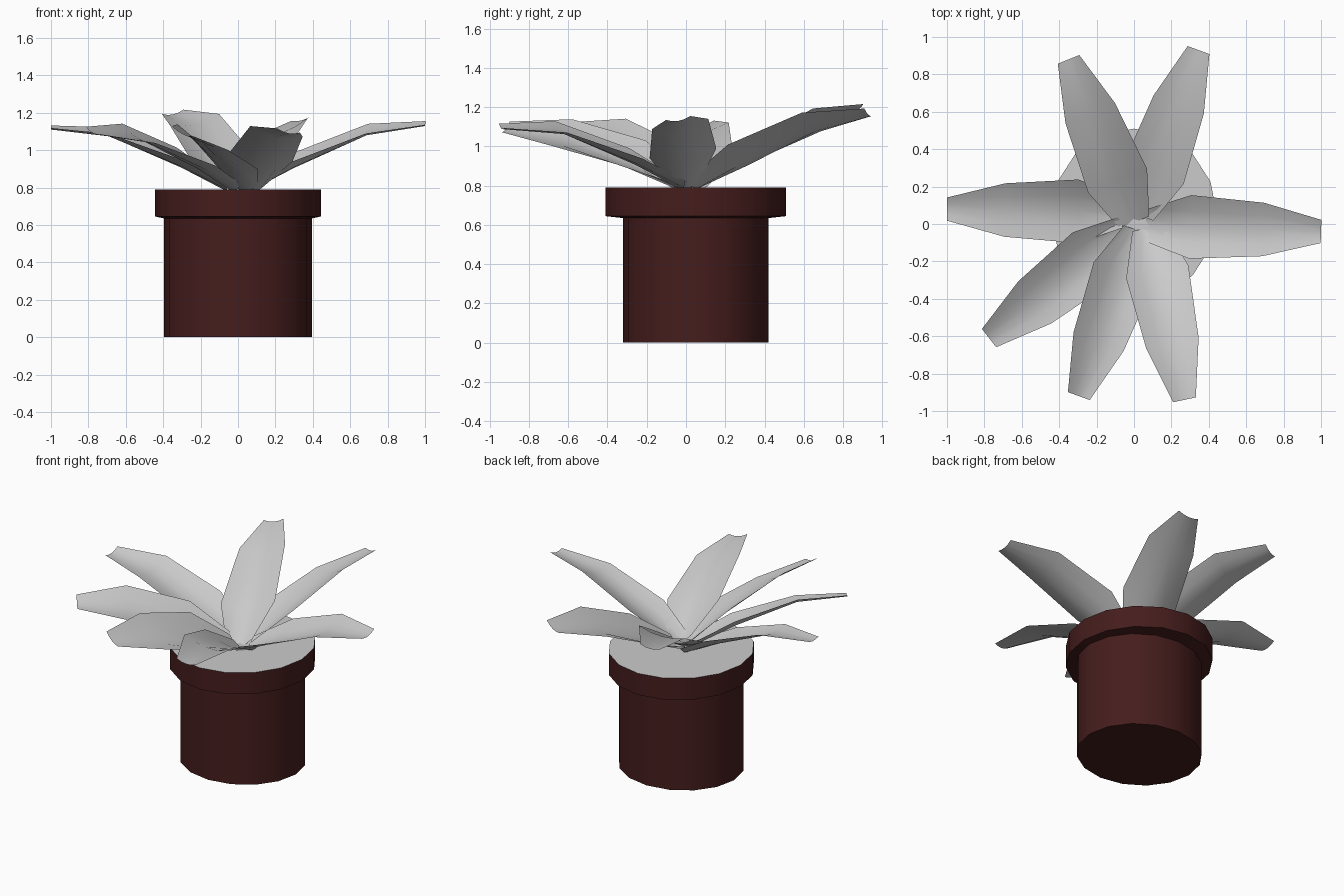
import bpy, bmesh, math
from mathutils import Vector

if "Cube" in bpy.data.objects:
    bpy.data.objects.remove(bpy.data.objects["Cube"])


def make_object(name, verts, faces, mat=None):
    me = bpy.data.meshes.new(name)
    me.from_pydata(verts, [], faces)
    bm = bmesh.new()
    bm.from_mesh(me)
    bmesh.ops.recalc_face_normals(bm, faces=bm.faces)
    bm.to_mesh(me)
    bm.free()
    ob = bpy.data.objects.new(name, me)
    bpy.context.collection.objects.link(ob)
    if mat:
        me.materials.append(mat)
    bpy.ops.object.select_all(action='DESELECT')
    ob.select_set(True)
    bpy.context.view_layer.objects.active = ob
    bpy.ops.object.shade_smooth_by_angle(angle=math.radians(35))
    return ob


SIDES = 16
CENTRE_Y = 0.05


def ring(rx, ry, z):
    return [(rx * math.cos(2 * math.pi * i / SIDES),
             CENTRE_Y + ry * math.sin(2 * math.pi * i / SIDES), z) for i in range(SIDES)]


def lathe(name, profile, mat, cap_bottom=True):
    verts = [p for row in profile for p in ring(*row)]
    faces = [(r * SIDES + i, r * SIDES + (i + 1) % SIDES,
              (r + 1) * SIDES + (i + 1) % SIDES, (r + 1) * SIDES + i)
             for r in range(len(profile) - 1) for i in range(SIDES)]
    if cap_bottom:
        faces.append(tuple(range(SIDES)))
    return make_object(name, verts, faces, mat)


# Pot: straight body, thick rim
clay = bpy.data.materials.new("dark_clay")
clay.diffuse_color = (0.06, 0.012, 0.012, 1)
clay.use_nodes = True
clay.node_tree.nodes["Principled BSDF"].inputs["Base Color"].default_value = clay.diffuse_color
lathe("pot", [(0.395, 0.37, 0), (0.395, 0.37, 0.635),
              (0.443, 0.46, 0.645), (0.443, 0.46, 0.79)], clay)

# Soil disc, flush with the rim
make_object("soil", ring(0.443, 0.46, 0.79), [tuple(range(SIDES))])


# Leaf: four gutter-shaped cross-sections running from tip to base
def leaf(name, tip, mid_z, angle, roll):
    a = math.radians(angle)
    out = Vector((math.cos(a), math.sin(a), 0))
    left = Vector((-math.sin(a), math.cos(a), 0))
    # distance from tip, half width, edge height, gutter depth, roll share
    rows = [(0.0, 0.062, tip[2], 0.015, 0.9), (0.31, 0.143, mid_z, 0.03, 1.0),
            (0.70, 0.170, 0.965, 0.06, 0.8), (0.94, 0.085, 0.83, 0.05, 0.4)]
    verts = []
    for d, w, z, sag, share in rows:
        c = Vector((tip[0], tip[1], z)) - out * d
        for s in (-1, -0.5, 0, 0.5, 1):
            p = c + left * (w * s)
            p.z += roll * share * w * s - sag * (1 - s * s)
            verts.append(p)
    faces = [(r * 5 + i, r * 5 + i + 1, r * 5 + i + 6, r * 5 + i + 5)
             for r in range(3) for i in range(4)]
    make_object(name, verts, faces)


leaf("leaf_right", (1.0, -0.04, 1.145), 1.115, 358, 0.18)
leaf("leaf_back_right", (0.345, 0.93, 1.175), 1.125, 70, -0.33)
leaf("leaf_back_left", (-0.35, 0.88, 1.205), 1.165, 112, -0.2)
leaf("leaf_left", (-1.0, 0.08, 1.125), 1.105, 179, -0.12)
leaf("leaf_front_left_outer", (-0.775, -0.61, 1.105), 1.09, 218, -0.36)
leaf("leaf_front_left", (-0.295, -0.92, 1.10), 1.07, 250, -0.48)
leaf("leaf_front_right", (0.27, -0.94, 1.105), 1.10, 282, -0.2)
